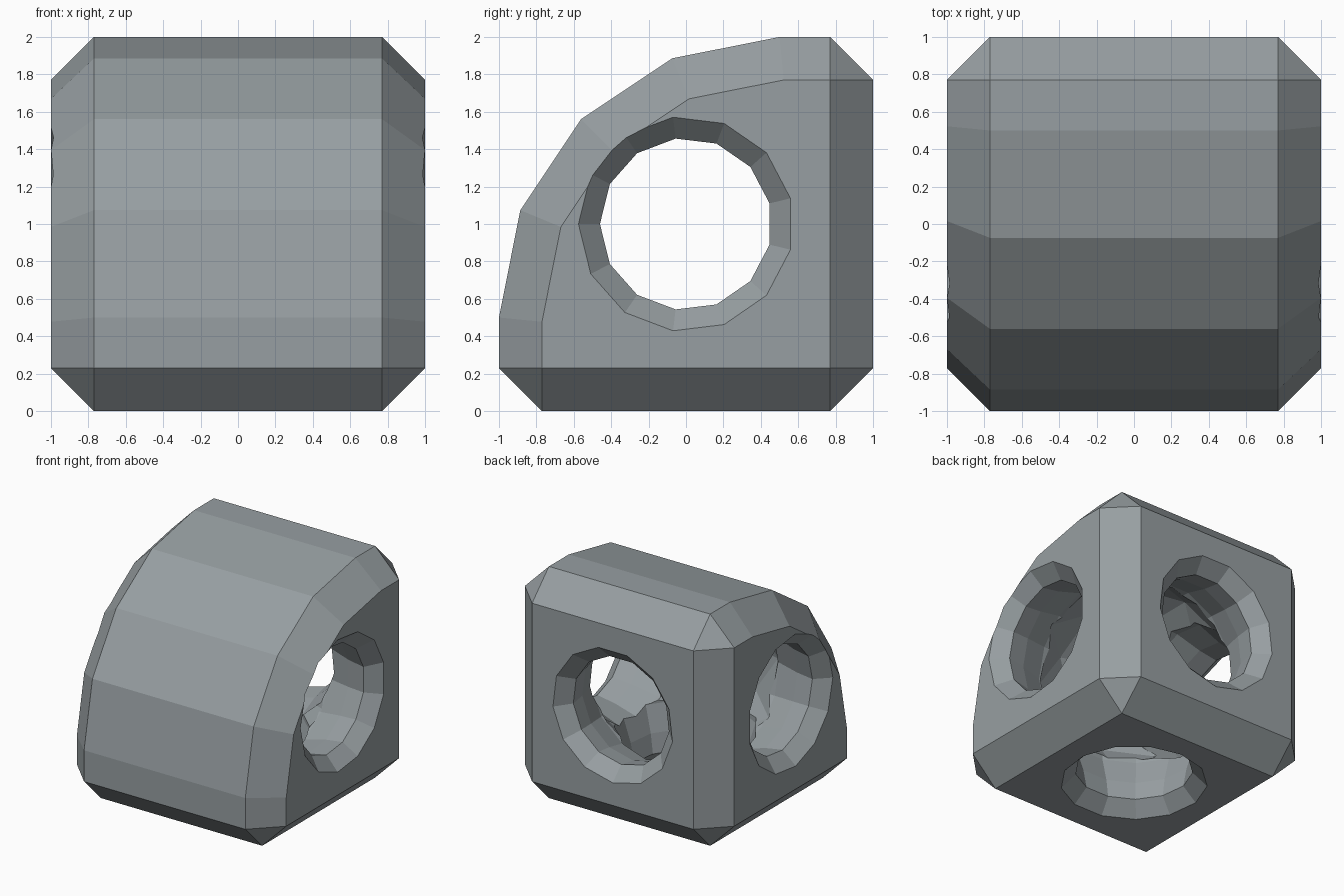
import bpy, bmesh, math
from mathutils import Matrix, Vector

if "Cube" in bpy.data.objects:
    bpy.data.objects.remove(bpy.data.objects["Cube"])

C = Vector((0, 0, 1))      # centre of the block
SIDES = 13                 # sides of every round opening


def new_object(name, bm):
    bmesh.ops.recalc_face_normals(bm, faces=bm.faces)
    me = bpy.data.meshes.new(name)
    bm.to_mesh(me)
    bm.free()
    ob = bpy.data.objects.new(name, me)
    bpy.context.collection.objects.link(ob)
    return ob


# Block: side profile with a rounded front, extruded across x and chamfered
arc = [(0.5 - 1.5 * math.cos(a), 0.5 + 1.5 * math.sin(a))
       for a in (math.radians(22.5 * i) for i in range(5))]
profile = [(1, 2), (1, 0), (-1, 0)] + arc
bm = bmesh.new()
face = bm.faces.new([bm.verts.new((-1, y, z)) for y, z in profile])
ext = bmesh.ops.extrude_face_region(bm, geom=[face])
bmesh.ops.translate(bm, vec=(2, 0, 0),
                    verts=[v for v in ext["geom"] if isinstance(v, bmesh.types.BMVert)])
if len([f for f in bm.faces if len(f.verts) == len(profile)]) < 2:
    bm.faces.new([v for v in bm.verts if v.co.x < 0])
bmesh.ops.recalc_face_normals(bm, faces=bm.faces)
sharp = [e for e in bm.edges if e.calc_face_angle(0) > math.radians(40)]
bmesh.ops.bevel(bm, geom=sharp, offset=0.23, offset_type='OFFSET',
                segments=1, profile=0.5, affect='EDGES')
block = new_object("hollow_block", bm)


# Opening cutter: bore that widens inwards, with a flared mouth, along an axis
def opening(name, axis, start):
    axis, start = Vector(axis), Vector(start)
    side = axis.cross(start)
    bm = bmesh.new()
    rings = []
    for depth, r in ((0.3, 0.57), (0.5, 0.56), (0.72, 0.49), (0.885, 0.46), (1.1, 0.675)):
        ring = []
        for i in range(SIDES):
            a = 2 * math.pi * i / SIDES
            ring.append(bm.verts.new(C + axis * depth + r * (start * math.cos(a) + side * math.sin(a))))
        rings.append(ring)
    for lo, hi in zip(rings, rings[1:]):
        for i in range(SIDES):
            j = (i + 1) % SIDES
            bm.faces.new((lo[i], lo[j], hi[j], hi[i]))
    bm.faces.new(rings[0])
    bm.faces.new(rings[-1])
    return new_object(name, bm)


# Inner round cavity
bm = bmesh.new()
bmesh.ops.create_icosphere(bm, subdivisions=2, radius=0.76, matrix=Matrix.Translation(C))
cutters = [new_object("cavity_cutter", bm)]

# Openings on the right, left, back and bottom
cutters += [opening("right_cutter", (1, 0, 0), (0, -1, 0)),
            opening("left_cutter", (-1, 0, 0), (0, -1, 0)),
            opening("back_cutter", (0, 1, 0), (0, 0, -1)),
            opening("bottom_cutter", (0, 0, -1), (0, 1, 0))]

for cut in cutters:
    cut.hide_render = True
    mod = block.modifiers.new(cut.name, 'BOOLEAN')
    mod.operation = 'DIFFERENCE'
    mod.solver = 'EXACT'
    mod.object = cut

# Bake the cuts and drop the cutters
bpy.context.view_layer.update()
deps = bpy.context.evaluated_depsgraph_get()
result = bpy.data.meshes.new_from_object(block.evaluated_get(deps))
block.modifiers.clear()
block.data = result
for cut in cutters:
    bpy.data.objects.remove(cut)

# Slate grey finish
slate = bpy.data.materials.new("slate_grey")
slate.diffuse_color = (0.31, 0.345, 0.36, 1)
slate.use_nodes = True
slate.node_tree.nodes["Principled BSDF"].inputs["Base Color"].default_value = slate.diffuse_color
block.data.materials.clear()
block.data.materials.append(slate)
for p in block.data.polygons:
    p.material_index = 0
